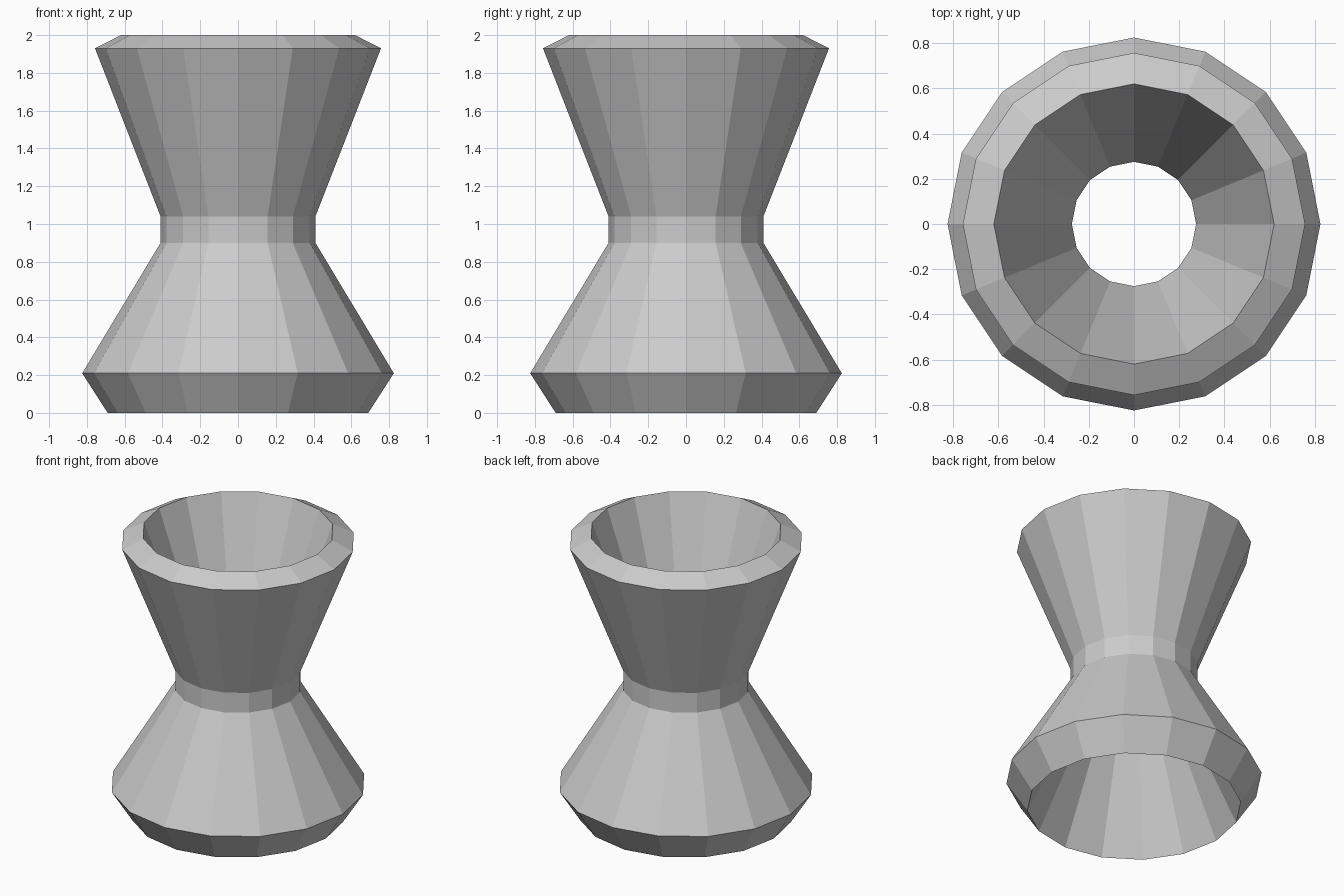
import bpy, bmesh
from math import cos, sin, tau

if "Cube" in bpy.data.objects:
    bpy.data.objects.remove(bpy.data.objects["Cube"])

SIDES = 16

# Closed wall section (radius, height): outside going up, inside going down
PROFILE = [(0.69, 0.0), (0.825, 0.21), (0.41, 0.90), (0.41, 1.04),
           (0.757, 1.93), (0.62, 2.0), (0.275, 1.06), (0.275, 0.87)]


def lathe(name, profile, sides):
    """Revolve a closed profile around z as flat-faced rings."""
    bm = bmesh.new()
    rings = [[bm.verts.new((r * cos(tau * i / sides), r * sin(tau * i / sides), z))
              for i in range(sides)] for r, z in profile]
    for a, b in zip(rings, rings[1:] + rings[:1]):
        for i in range(sides):
            j = (i + 1) % sides
            bm.faces.new((a[i], a[j], b[j], b[i]))
    bmesh.ops.recalc_face_normals(bm, faces=bm.faces)
    mesh = bpy.data.meshes.new(name)
    bm.to_mesh(mesh)
    bm.free()
    obj = bpy.data.objects.new(name, mesh)
    bpy.context.collection.objects.link(obj)
    return obj


# Hollow hourglass-shaped stand, open at both ends
lathe("hourglass_stand", PROFILE, SIDES)
